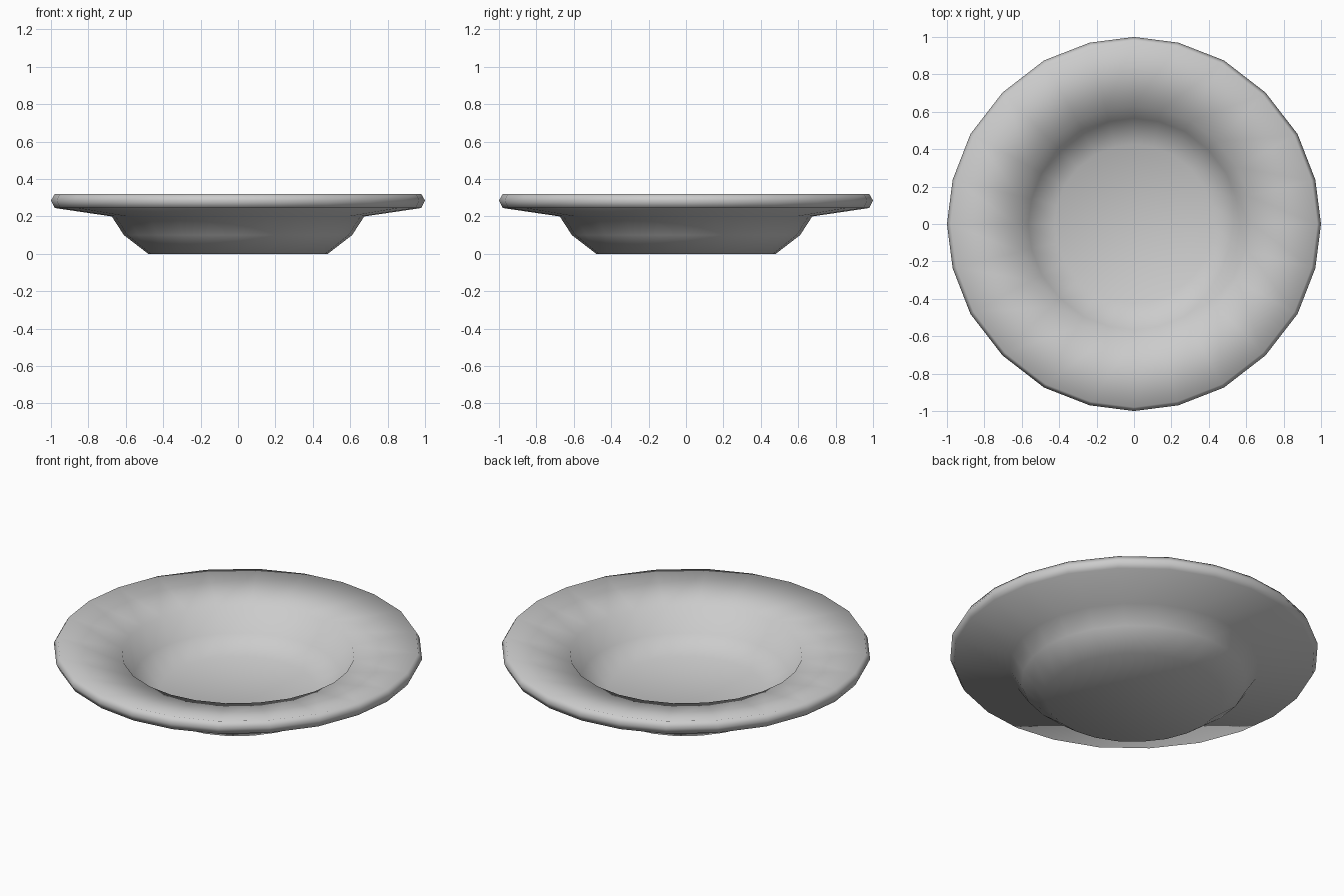
import bpy, bmesh
from math import cos, sin, radians

if "Cube" in bpy.data.objects:
    bpy.data.objects.remove(bpy.data.objects["Cube"])

# Closed profile (radius, height): underside, lip, rim top, bowl inside
profile = [(0.48, 0.0), (0.61, 0.10), (0.675, 0.20), (0.98, 0.245),
           (1.0, 0.285), (0.98, 0.32), (0.63, 0.265), (0.565, 0.13), (0.425, 0.055)]

# One quarter of the slightly uneven 24-sided circle: (angle, radius factor)
quarter = [(0, 1.0), (13.7, 0.998), (28.8, 0.998), (45, 0.994), (61.2, 0.998), (76.3, 0.998)]
circle = [(radians(a + 90 * q), f) for q in range(4) for a, f in quarter]

# Soup plate body
bm = bmesh.new()
rings = [[bm.verts.new((r * f * cos(a), r * f * sin(a), z)) for a, f in circle]
         for r, z in profile]
n = len(circle)
for lower, upper in zip(rings, rings[1:]):
    for i in range(n):
        j = (i + 1) % n
        bm.faces.new((lower[i], lower[j], upper[j], upper[i]))

# Base and bowl floor
bm.faces.new(rings[0][::-1])
bm.faces.new(rings[-1])
bmesh.ops.recalc_face_normals(bm, faces=bm.faces[:])
for face in bm.faces:
    face.smooth = True

mesh = bpy.data.meshes.new("soup_plate")
bm.to_mesh(mesh)
bm.free()
plate = bpy.data.objects.new("soup_plate", mesh)
bpy.context.collection.objects.link(plate)
